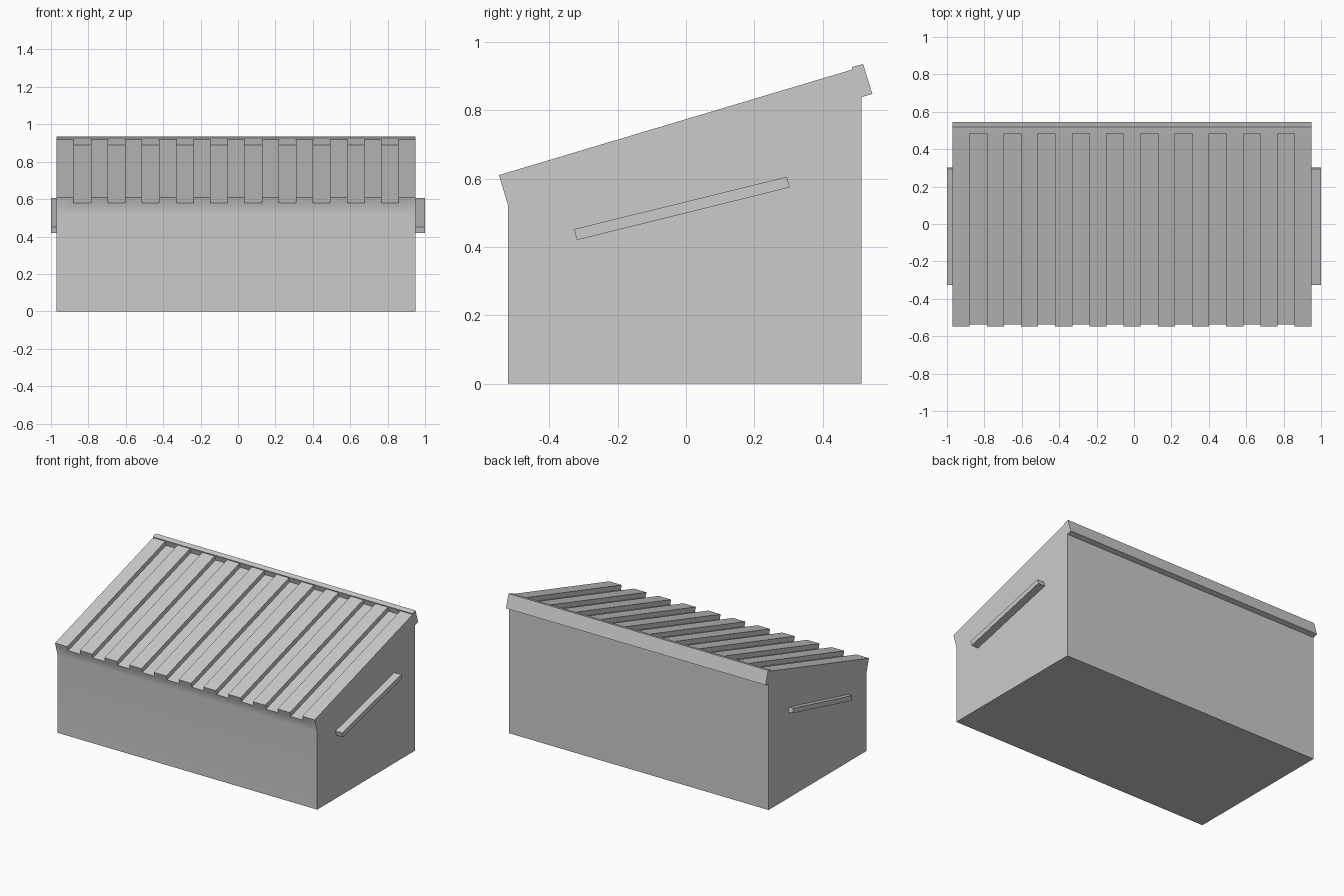
import bpy
import bmesh
from math import radians

if "Cube" in bpy.data.objects:
    bpy.data.objects.remove(bpy.data.objects["Cube"])

X0, X1 = -0.97, 0.95      # body ends
STRIPS = 21               # alternating ribs and grooves
PITCH = (X1 - X0) / STRIPS


def extrude_profile(name, profile, spans):
    """Extrude a (y, z) profile along x for every (start, end) span."""
    bm = bmesh.new()
    for a, b in spans:
        ring_a = [bm.verts.new((a, y, z)) for y, z in profile]
        ring_b = [bm.verts.new((b, y, z)) for y, z in profile]
        bm.faces.new(ring_a)
        bm.faces.new(ring_b[::-1])
        n = len(profile)
        for i in range(n):
            j = (i + 1) % n
            bm.faces.new((ring_a[i], ring_b[i], ring_b[j], ring_a[j]))
    bmesh.ops.recalc_face_normals(bm, faces=bm.faces)
    mesh = bpy.data.meshes.new(name)
    bm.to_mesh(mesh)
    bm.free()
    obj = bpy.data.objects.new(name, mesh)
    bpy.context.collection.objects.link(obj)
    return obj


def activate(obj):
    bpy.ops.object.select_all(action='DESELECT')
    obj.select_set(True)
    bpy.context.view_layer.objects.active = obj


# Sloped box with flared front lip and overhanging rear cap
body = extrude_profile("sloped_box", [
    (-0.52, 0), (0.513, 0), (0.513, 0.838), (0.545, 0.847),
    (0.518, 0.935), (0.485, 0.926), (0.487, 0.919),
    (-0.547, 0.61), (-0.52, 0.52)], [(X0, X1)])

# Grooves cut into every second strip of the lid
grooves = extrude_profile("groove_cutter", [
    (-0.62, 0.556), (0.495, 0.889), (0.483, 0.93), (0.45, 1.0), (-0.62, 1.0)],
    [(X0 + i * PITCH, X0 + (i + 1) * PITCH) for i in range(1, STRIPS, 2)])
grooves.hide_render = True
cut = body.modifiers.new("grooves", 'BOOLEAN')
cut.operation = 'DIFFERENCE'
cut.solver = 'EXACT'
cut.object = grooves
activate(body)
bpy.ops.object.modifier_apply(modifier=cut.name)
bpy.data.objects.remove(grooves)

# Soft bend under the front lip, crisp edges elsewhere
bpy.ops.object.shade_smooth_by_angle(angle=radians(30))
weighted = body.modifiers.new("weighted_normals", 'WEIGHTED_NORMAL')
weighted.keep_sharp = True

# Slanted grab bars on both ends
bar = [(-0.319, 0.42), (0.303, 0.574), (0.295, 0.605), (-0.327, 0.452)]
for side, span in (("left", (-1.0, X0 + 0.01)), ("right", (X1 - 0.01, 1.0))):
    extrude_profile(side + "_handle", bar, [span])
